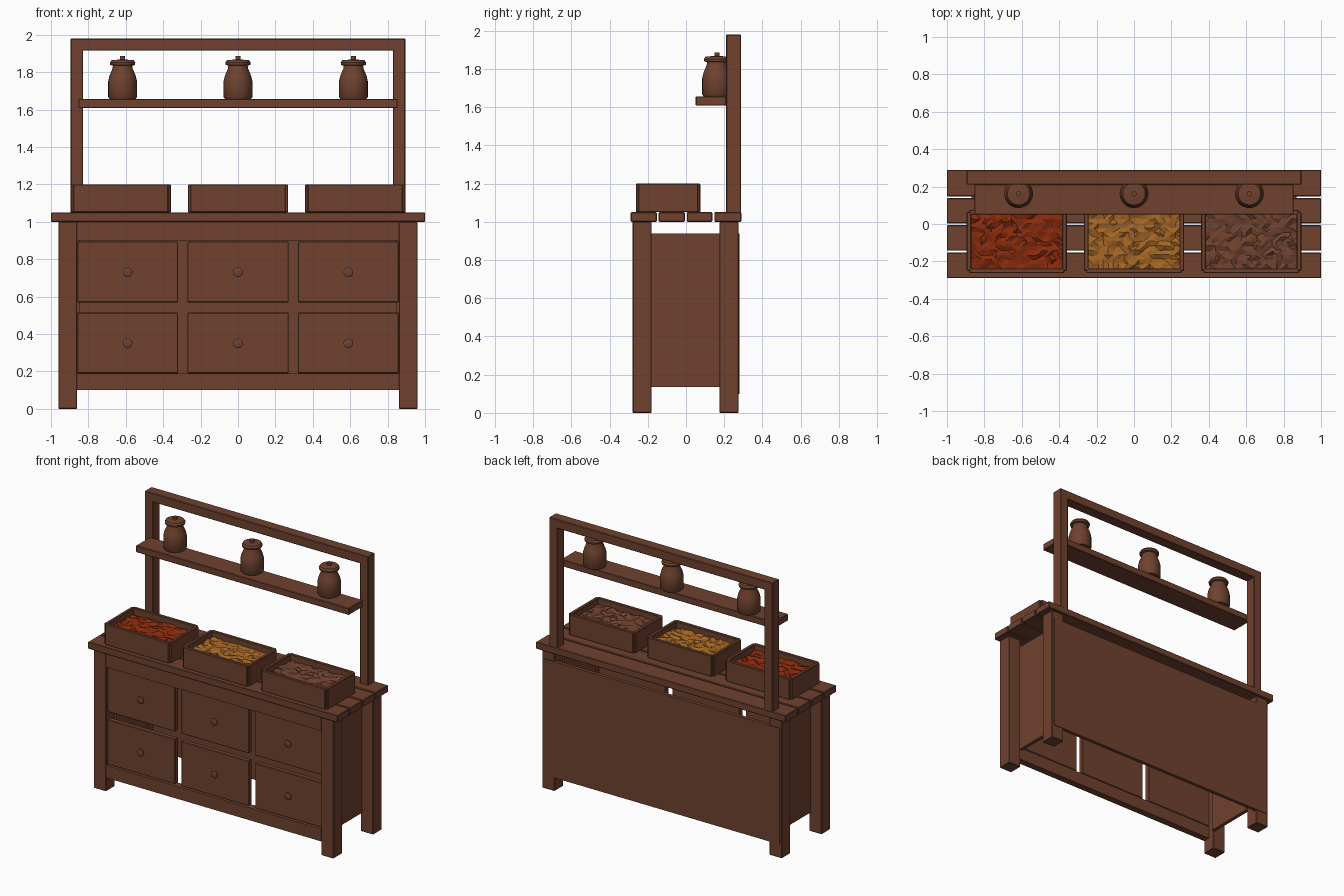
import bpy, bmesh, math, random
from mathutils import Matrix

if "Cube" in bpy.data.objects:
    bpy.data.objects.remove(bpy.data.objects["Cube"])

random.seed(4)


def material(name, rgb):
    m = bpy.data.materials.new(name)
    m.diffuse_color = (*rgb, 1)
    m.use_nodes = True
    m.node_tree.nodes["Principled BSDF"].inputs["Base Color"].default_value = m.diffuse_color
    return m


WOOD = material("brown wood", (0.160, 0.054, 0.028))
RED = material("red spice", (0.245, 0.024, 0.004))
YELLOW = material("yellow spice", (0.365, 0.130, 0.018))


def finish(name, bm, mat):
    bmesh.ops.recalc_face_normals(bm, faces=bm.faces)
    me = bpy.data.meshes.new(name)
    bm.to_mesh(me)
    bm.free()
    me.materials.append(mat)
    ob = bpy.data.objects.new(name, me)
    bpy.context.collection.objects.link(ob)
    return ob


def box(name, x, y, z, bevel=0.004):
    """Box from (min, max) pairs, with slightly softened edges."""
    bm = bmesh.new()
    size = [b - a for a, b in (x, y, z)]
    mid = [(a + b) / 2 for a, b in (x, y, z)]
    bmesh.ops.create_cube(bm, size=1, matrix=Matrix.Translation(mid) @ Matrix.Diagonal((*size, 1)))
    ob = finish(name, bm, WOOD)
    if bevel:
        mod = ob.modifiers.new("soft edges", 'BEVEL')
        mod.width = bevel
        mod.segments = 1
    return ob


def lathe(name, profile, loc, axis_matrix=Matrix.Identity(4), sides=24):
    """Spin a (radius, height) profile around its axis."""
    bm = bmesh.new()
    rings = []
    for r, h in profile:
        rings.append([bm.verts.new((r * math.cos(2 * math.pi * i / sides),
                                    r * math.sin(2 * math.pi * i / sides), h)) for i in range(sides)])
    for a, b in zip(rings, rings[1:]):
        for i in range(sides):
            j = (i + 1) % sides
            bm.faces.new((a[i], a[j], b[j], b[i]))
    bm.faces.new(rings[0][::-1])
    bm.faces.new(rings[-1])
    bm.transform(Matrix.Translation(loc) @ axis_matrix)
    ob = finish(name, bm, WOOD)
    bpy.ops.object.select_all(action='DESELECT')
    ob.select_set(True)
    bpy.context.view_layer.objects.active = ob
    bpy.ops.object.shade_smooth_by_angle(angle=math.radians(40))
    return ob


def mirrored(a, b, s):
    return (a, b) if s > 0 else (-b, -a)


# Cabinet legs and recessed side panels
for s in (-1, 1):
    x = mirrored(0.86, 0.96, s)
    box("front_leg", x, (-0.28, -0.18), (0, 1))
    box("back_leg", x, (0.175, 0.275), (0, 1))
    box("side_panel", mirrored(0.845, 0.87, s), (-0.18, 0.18), (0.135, 0.94), 0)

# Back panel and front rails
box("back_panel", (-0.945, 0.945), (0.255, 0.28), (0.10, 0.94), 0)
box("bottom_rail", (-0.862, 0.862), (-0.28, -0.23), (0.10, 0.19), 0)
box("top_rail", (-0.862, 0.862), (-0.28, -0.23), (0.90, 1.0), 0)

# Drawer fronts with round knobs
knob = [(0.012, 0), (0.012, 0.006), (0.026, 0.009), (0.026, 0.014), (0.018, 0.018)]
face_front = Matrix.Rotation(math.radians(90), 4, 'X')
for cx in (-0.59, 0, 0.59):
    for z0 in (0.19, 0.57):
        box("drawer", (cx - 0.27, cx + 0.27), (-0.262, -0.225), (z0, z0 + 0.325))
        lathe("drawer_knob", knob, (cx, -0.261, z0 + 0.16), face_front, 16)

# Counter planks
for y0, y1 in ((-0.29, -0.153), (-0.143, -0.006), (0.004, 0.138), (0.148, 0.29)):
    box("counter_plank", (-1, 1), (y0, y1), (1.0, 1.05))

# Upper rack
for s in (-1, 1):
    box("rack_post", mirrored(0.828, 0.895, s), (0.21, 0.288), (1.03, 1.95))
box("rack_top", (-0.895, 0.895), (0.21, 0.288), (1.915, 1.98))
box("shelf", (-0.853, 0.853), (0.05, 0.212), (1.608, 1.657))

# Lidded jars
jar = [(0.070, 0), (0.077, 0.010), (0.077, 0.095), (0.070, 0.125), (0.054, 0.162), (0.052, 0.178),
       (0.066, 0.182), (0.068, 0.194), (0.060, 0.207), (0.014, 0.211), (0.014, 0.230)]
for cx in (-0.617, 0, 0.617):
    lathe("jar", jar, (cx, 0.162, 1.657), sides=28)


# Heaped contents: a bumpy grid of flat facets
def heap(name, cx, mat):
    bm = bmesh.new()
    bmesh.ops.create_grid(bm, x_segments=18, y_segments=12, size=1,
                          matrix=Matrix.Diagonal((0.245, 0.145, 1, 1)))
    for k, v in enumerate(bm.verts):
        v.co.z = random.uniform(-0.009, 0.009)
        if not v.is_boundary:
            v.co.x += random.uniform(-0.005, 0.005)
            v.co.y += random.uniform(-0.004, 0.004)
    bmesh.ops.triangulate(bm, faces=bm.faces)
    bm.transform(Matrix.Translation((cx, -0.093, 1.157)))
    finish(name, bm, mat)


# Open crates
for cx, mat, name in ((-0.627, RED, "red_heap"), (0, YELLOW, "yellow_heap"), (0.627, WOOD, "brown_heap")):
    box("crate_front", (cx - 0.255, cx + 0.255), (-0.262, -0.237), (1.05, 1.20))
    box("crate_back", (cx - 0.255, cx + 0.255), (0.05, 0.075), (1.05, 1.20))
    for s in (-1, 1):
        a, b = mirrored(0.243, 0.268, s)
        box("crate_end", (cx + a, cx + b), (-0.25, 0.063), (1.05, 1.20))
    box("crate_floor", (cx - 0.245, cx + 0.245), (-0.24, 0.052), (1.05, 1.07), 0)
    heap(name, cx, mat)
